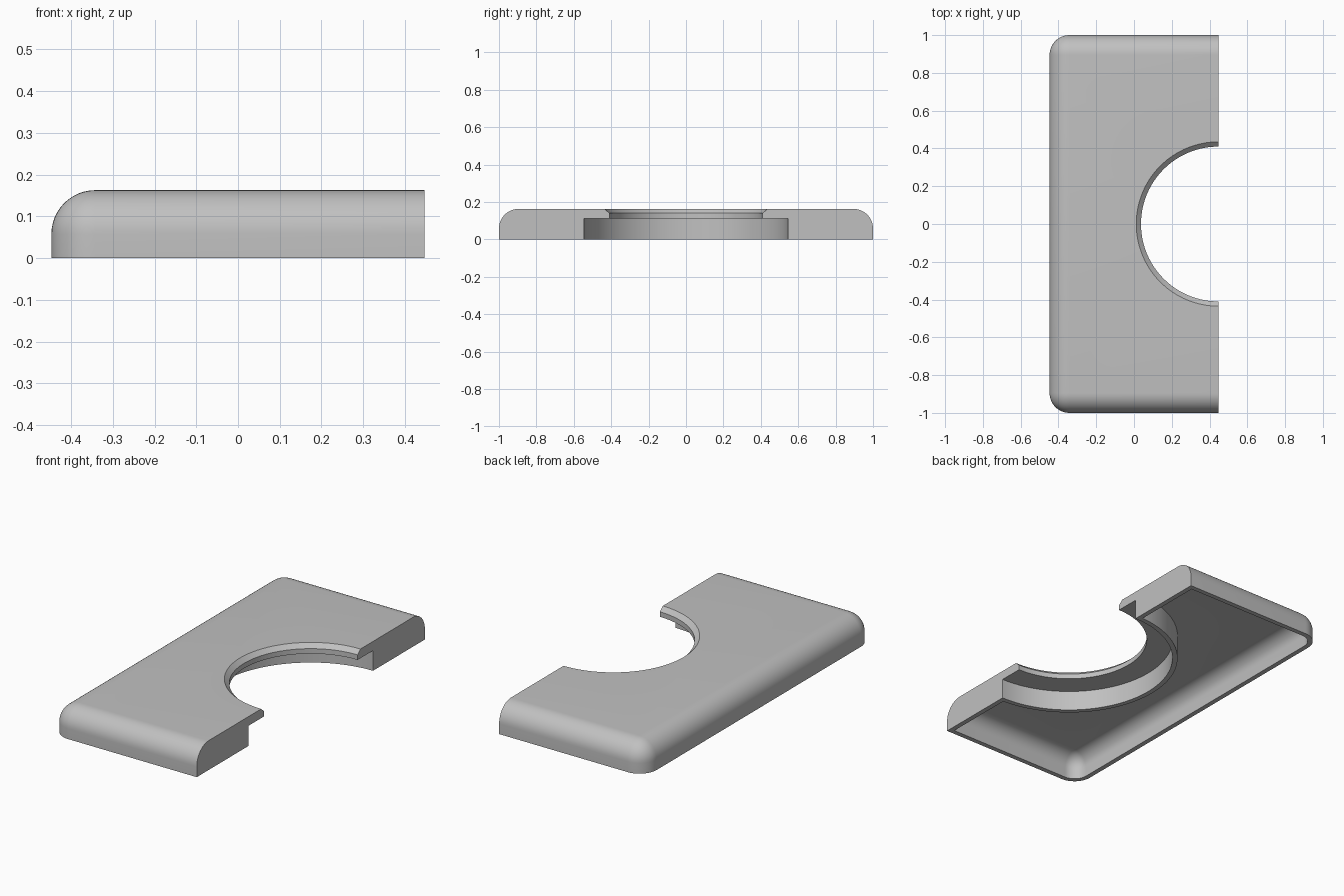
import bpy
import bmesh
from math import radians

cube = bpy.data.objects.get("Cube")
if cube:
    bpy.data.objects.remove(cube, do_unlink=True)

X, Y, H = 0.447, 1.0, 0.163      # half width, half length, height
WALL, ROUND = 0.027, 0.105       # shell thickness, outer edge radius
HOLE, RECESS = 0.41, 0.545       # radii of the opening and its lower recess

grey = bpy.data.materials.new("plain_grey")
grey.use_nodes = True
colour = (0.53, 0.53, 0.53, 1)
grey.diffuse_color = colour
grey.node_tree.nodes["Principled BSDF"].inputs["Base Color"].default_value = colour


def to_object(name, bm):
    bmesh.ops.recalc_face_normals(bm, faces=bm.faces)
    mesh = bpy.data.meshes.new(name)
    bm.to_mesh(mesh)
    bm.free()
    mesh.materials.append(grey)
    obj = bpy.data.objects.new(name, mesh)
    bpy.context.collection.objects.link(obj)
    return obj


def rounded_block(name, x, y, bottom, top, radius):
    """Block rounded along its top and left corners, square on the +x side."""
    bm = bmesh.new()
    bmesh.ops.create_cube(bm, size=2)
    for v in bm.verts:
        v.co = (v.co.x * x, v.co.y * y, top if v.co.z > 0 else bottom)
    edges = []
    for e in bm.edges:
        a, b = (v.co for v in e.verts)
        on_right = a.x > 0 and b.x > 0
        on_bottom = a.z < top and b.z < top
        if not on_right and not on_bottom:
            edges.append(e)
    bmesh.ops.bevel(bm, geom=edges, offset=radius, offset_type='OFFSET',
                    segments=12, profile=0.5, affect='EDGES')
    return to_object(name, bm)


def turned(name, profile, sides=128):
    """Solid of revolution about the opening's axis from (radius, z) rings."""
    bm = bmesh.new()
    rings = []
    for r, z in profile:
        ring = bmesh.ops.create_circle(bm, segments=sides, radius=r)["verts"]
        for v in ring:
            v.co.x += X
            v.co.z = z
        rings.append(ring)
    for low, high in zip(rings, rings[1:]):
        for i in range(sides):
            j = (i + 1) % sides
            bm.faces.new((low[i], low[j], high[j], high[i]))
    bm.faces.new(rings[0])
    bm.faces.new(rings[-1])
    return to_object(name, bm)


def cut(target, cutter):
    mod = target.modifiers.new("cut", 'BOOLEAN')
    mod.operation = 'DIFFERENCE'
    mod.solver = 'EXACT'
    mod.object = cutter
    bpy.context.view_layer.update()
    evaluated = target.evaluated_get(bpy.context.evaluated_depsgraph_get())
    target.data = bpy.data.meshes.new_from_object(evaluated)
    target.modifiers.clear()
    bpy.data.objects.remove(cutter, do_unlink=True)


# Outer cover half
cover = rounded_block("half_cover", X, Y, 0, H, ROUND)

# Hollow underside, leaving a curved wall around the opening
cavity = rounded_block("cavity", X - WALL, Y - WALL, -0.1, H - WALL, ROUND - WALL)
cut(cavity, turned("collar", [(RECESS + WALL, -0.2), (RECESS + WALL, 0.3)]))
cut(cover, cavity)

# Stepped semicircular opening with a chamfered top lip
cut(cover, turned("opening", [
    (RECESS, -0.1), (RECESS, 0.112), (HOLE, 0.112), (HOLE, 0.14),
    (HOLE + 0.025, H), (HOLE + 0.025, H + 0.1)]))

# Smooth rounded surfaces with crisp edges
bpy.ops.object.select_all(action='DESELECT')
cover.select_set(True)
bpy.context.view_layer.objects.active = cover
bpy.ops.object.shade_smooth_by_angle(angle=radians(25))
